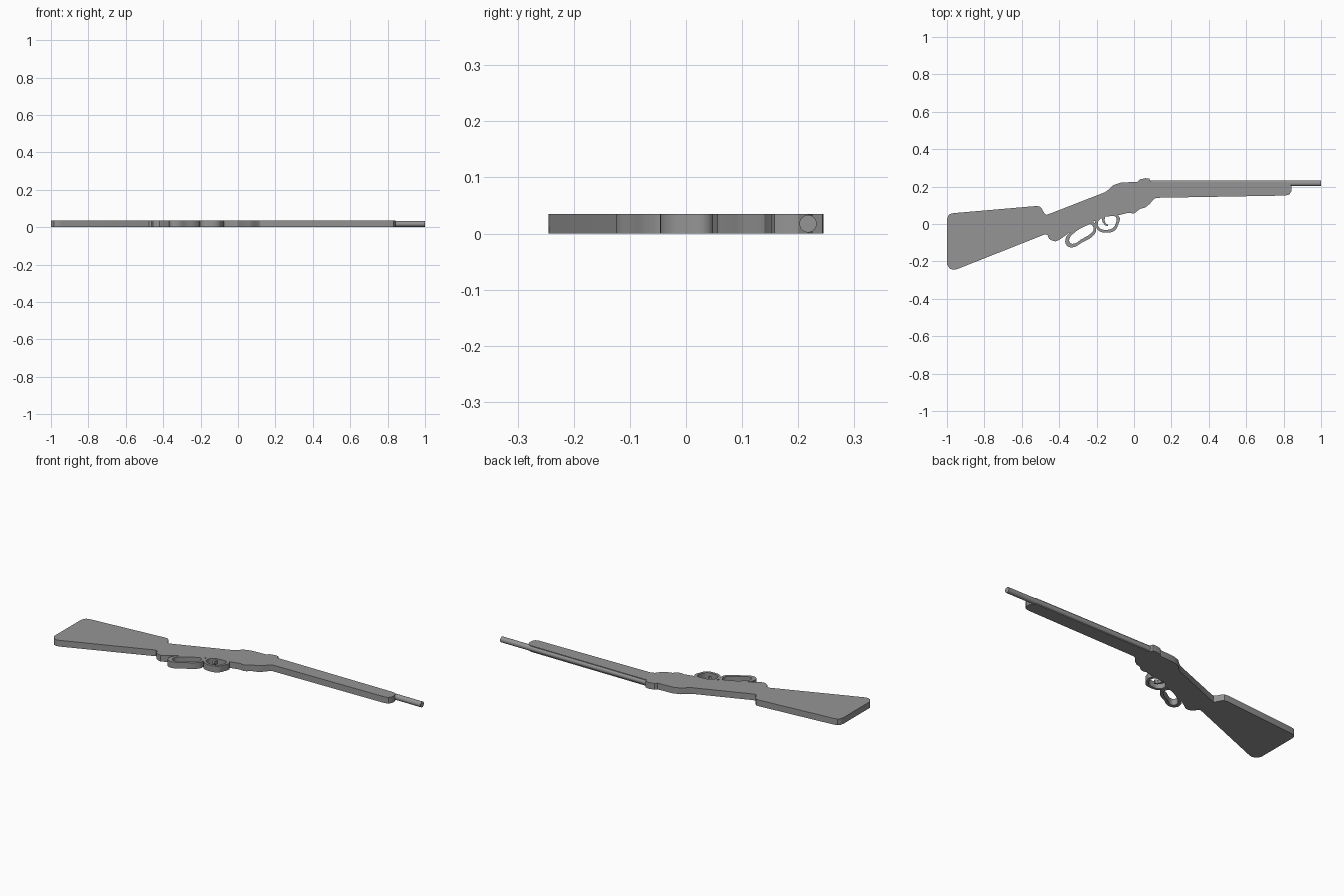
import bpy, math

if "Cube" in bpy.data.objects:
    bpy.data.objects.remove(bpy.data.objects["Cube"])

T = 0.035  # plate thickness

# Dark grey finish shared by all parts
grey = bpy.data.materials.new("dark_grey")
grey.diffuse_color = (.3, .3, .3, 1)
grey.use_nodes = True
grey.node_tree.nodes["Principled BSDF"].inputs["Base Color"].default_value = grey.diffuse_color


def finish(ob):
    bpy.ops.object.select_all(action='DESELECT')
    ob.select_set(True)
    bpy.context.view_layer.objects.active = ob
    if ob.type == 'CURVE':
        bpy.ops.object.convert(target='MESH')
    ob = bpy.context.object
    ob.data.materials.clear()
    ob.data.materials.append(grey)
    bpy.ops.object.shade_smooth_by_angle(angle=math.radians(30))


def plate(name, loops, depth=T, smooth=False):
    """Extruded filled outline; extra loops become holes."""
    cu = bpy.data.curves.new(name, 'CURVE')
    cu.dimensions = '2D'
    cu.fill_mode = 'BOTH'
    cu.extrude = depth / 2
    cu.resolution_u = 5
    for pts in loops:
        if smooth:
            s = cu.splines.new('BEZIER')
            s.bezier_points.add(len(pts) - 1)
            for bp, (x, y) in zip(s.bezier_points, pts):
                bp.co = (x, y, 0)
                bp.handle_left_type = bp.handle_right_type = 'AUTO'
        else:
            s = cu.splines.new('POLY')
            s.points.add(len(pts) - 1)
            for p, (x, y) in zip(s.points, pts):
                p.co = (x, y, 0, 1)
        s.use_cyclic_u = True
    ob = bpy.data.objects.new(name, cu)
    ob.location.z = T / 2
    bpy.context.collection.objects.link(ob)
    finish(ob)


# Stock, receiver and forend silhouette
plate("body", [[
    (-1, .02), (-.995, .042), (-.985, .053), (-.965, .058), (-.525, .096), (-.505, .094),
    (-.493, .083), (-.48, .058), (-.47, .049), (-.45, .055), (-.155, .17), (-.135, .185),
    (-.11, .208), (-.07, .221), (.02, .226), (.03, .238), (.06, .245), (.082, .243),
    (.09, .225), (.815, .225), (.833, .217), (.842, .2), (.841, .175), (.831, .158),
    (.81, .152), (.118, .14), (.102, .13), (.085, .108), (.06, .088), (.03, .08),
    (.01, .062), (-.005, .056), (-.03, .06), (-.07, .05), (-.1, .045), (-.16, .038),
    (-.195, .02), (-.235, .01), (-.35, -.05), (-.4, -.085), (-.42, -.093), (-.44, -.088),
    (-.455, -.078), (-.462, -.06), (-.475, -.055), (-.945, -.241), (-.965, -.245),
    (-.985, -.239), (-1, -.217)]])

# Lever loop
plate("lever_loop", [
    [(-.22, .015), (-.202, -.03), (-.22, -.064), (-.275, -.097), (-.33, -.125),
     (-.36, -.114), (-.366, -.08), (-.335, -.04), (-.25, .012)],
    [(-.23, -.002), (-.217, -.03), (-.232, -.051), (-.28, -.081), (-.328, -.106),
     (-.343, -.098), (-.345, -.078), (-.325, -.052), (-.25, -.007)]], smooth=True)

# Lower guard ring
plate("guard_ring", [
    [(-.208, .01), (-.185, .04), (-.12, .05), (-.08, .04), (-.086, -.007),
     (-.105, -.036), (-.145, -.046), (-.192, -.033)],
    [(-.192, .01), (-.17, .034), (-.125, .043), (-.096, .035), (-.1, -.003),
     (-.115, -.023), (-.145, -.031), (-.183, -.022)]], smooth=True)

# Small curved tongue inside the ring
plate("tongue", [[(-.175, .04), (-.168, .01), (-.155, -.007), (-.138, -.012),
                  (-.138, -.004), (-.152, .002), (-.157, .018), (-.155, .045)]], depth=.02)

# Round tube along the upper edge
bpy.ops.mesh.primitive_cylinder_add(vertices=32, radius=.0155, depth=.95,
                                    location=(.525, .2175, T / 2),
                                    rotation=(0, math.pi / 2, 0))
tube = bpy.context.object
tube.name = "tube"
finish(tube)
